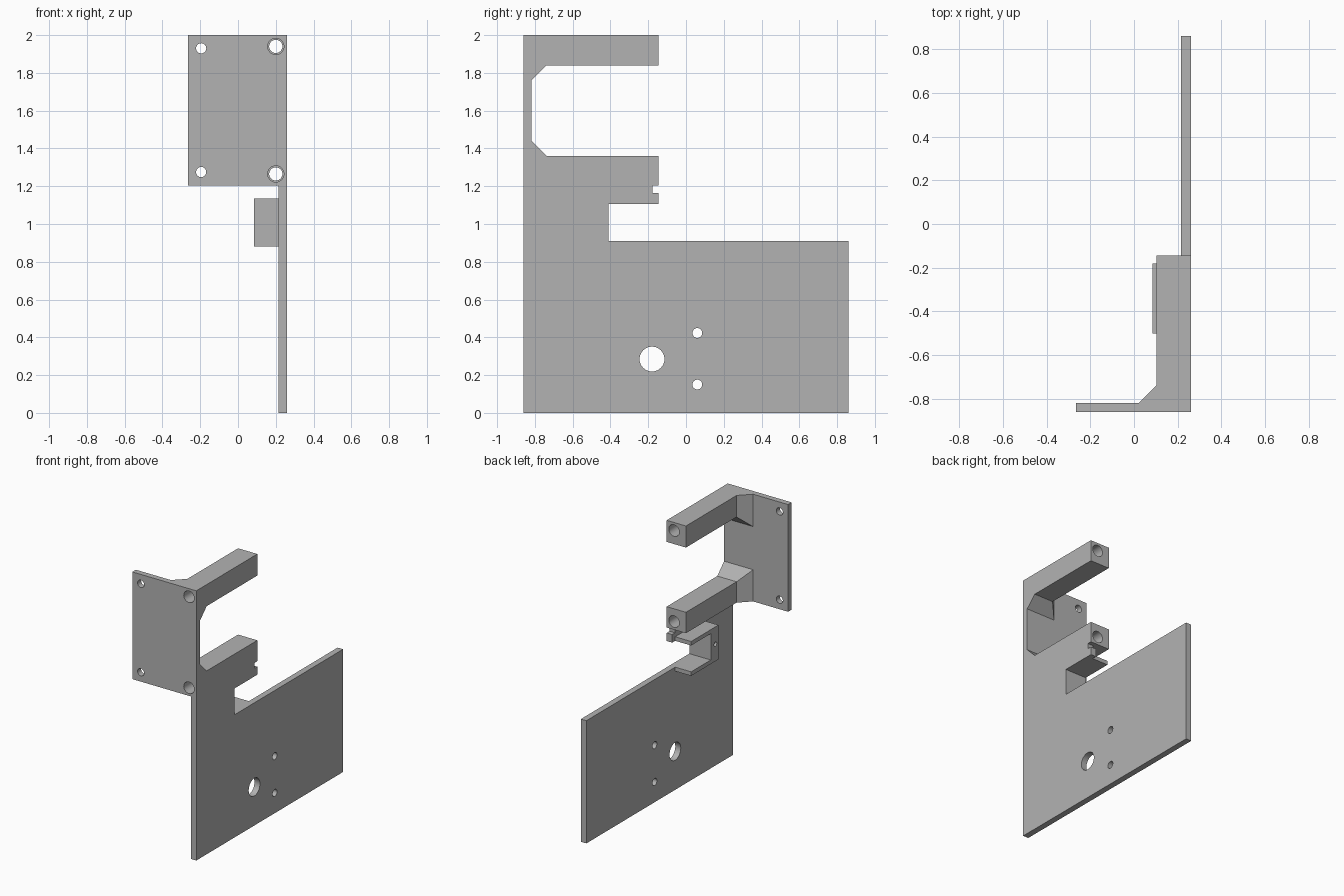
import bpy
import bmesh
import math

if "Cube" in bpy.data.objects:
    bpy.data.objects.remove(bpy.data.objects["Cube"])

grey = bpy.data.materials.new("plain_grey")
grey.diffuse_color = (0.45, 0.45, 0.45, 1)
grey.use_nodes = True
grey.node_tree.nodes["Principled BSDF"].inputs["Base Color"].default_value = grey.diffuse_color


def loft(name, rings):
    """Solid skinned through a list of matching point rings, capped at both ends."""
    bm = bmesh.new()
    loops = [[bm.verts.new(p) for p in ring] for ring in rings]
    n = len(loops[0])
    for a, b in zip(loops, loops[1:]):
        for i in range(n):
            j = (i + 1) % n
            bm.faces.new((a[i], a[j], b[j], b[i]))
    bm.faces.new(loops[0][::-1])
    bm.faces.new(loops[-1])
    bmesh.ops.recalc_face_normals(bm, faces=bm.faces)
    mesh = bpy.data.meshes.new(name)
    bm.to_mesh(mesh)
    bm.free()
    mesh.materials.append(grey)
    ob = bpy.data.objects.new(name, mesh)
    bpy.context.collection.objects.link(ob)
    return ob


def rect(y, x0, x1, z0, z1):
    return [(x0, y, z0), (x1, y, z0), (x1, y, z1), (x0, y, z1)]


def box(name, x0, x1, y0, y1, z0, z1):
    return loft(name, [rect(y0, x0, x1, z0, z1), rect(y1, x0, x1, z0, z1)])


def cylinder(name, axis, u, z, r, lo, hi, n=32):
    """Round cutter along x or y; u is the other horizontal coordinate."""
    rings = []
    for t in (lo, hi):
        ring = []
        for i in range(n):
            a = 2 * math.pi * i / n
            p, q = u + r * math.cos(a), z + r * math.sin(a)
            ring.append((t, p, q) if axis == "x" else (p, t, q))
        rings.append(ring)
    return loft(name, rings)


def combine(target, other, operation):
    mod = target.modifiers.new(operation, "BOOLEAN")
    mod.operation = operation
    mod.solver = "EXACT"
    mod.object = other
    bpy.context.view_layer.objects.active = target
    bpy.ops.object.modifier_apply(modifier=mod.name)
    bpy.data.objects.remove(other)


# Side plate: one outline with the upper window, small notch and lower slot
OUT, INN = 0.26, 0.215
BACK, TIP = -0.818, -0.145
outline = [
    (-0.86, 0), (0.86, 0), (0.86, 0.91), (-0.41, 0.91), (-0.41, 1.105),
    (TIP, 1.105), (TIP, 1.165), (-0.178, 1.165), (-0.178, 1.205), (TIP, 1.205),
    (TIP, 1.36), (-0.738, 1.36), (BACK, 1.44), (BACK, 1.76), (-0.738, 1.84),
    (TIP, 1.84), (TIP, 2), (-0.86, 2),
]
bracket = loft("mounting_bracket", [[(x, y, z) for y, z in outline] for x in (INN, OUT)])

# Front plate
parts = [box("front_plate", -0.265, 0.24, -0.86, BACK, 1.205, 2)]

# Two arms that flare out where they meet the front plate
for name, thin, wide in (("upper_arm", (1.84, 2), (1.76, 2)),
                         ("lower_arm", (1.205, 1.36), (1.205, 1.44))):
    parts.append(loft(name, [
        rect(-0.84, 0.022, 0.24, *wide), rect(BACK, 0.022, 0.24, *wide),
        rect(-0.738, 0.102, 0.24, *thin), rect(TIP, 0.102, 0.24, *thin)]))

# U-shaped clip around the lower slot
parts.append(box("clip_wall", 0.084, 0.23, -0.5, -0.41, 0.88, 1.135))
parts.append(box("clip_top", 0.084, 0.23, -0.45, -0.18, 1.105, 1.135))
parts.append(box("clip_bottom", 0.084, 0.23, -0.45, -0.18, 0.88, 0.91))

for part in parts:
    combine(bracket, part, "UNION")

# Long arm bores, widened at both ends
holes = []
for z in (1.94, 1.265):
    holes.append(cylinder("bore", "y", 0.2, z, 0.035, -1, 0))
    holes.append(cylinder("front_bore", "y", 0.2, z, 0.043, -1, -0.76))
    holes.append(cylinder("rear_bore", "y", 0.2, z, 0.043, -0.245, 0))
# Screw holes in the front plate
for z in (1.93, 1.275):
    holes.append(cylinder("screw_hole", "y", -0.195, z, 0.027, -1, -0.7))
# Holes through the side plate
for y, z, r in ((-0.18, 0.285, 0.066), (0.06, 0.423, 0.026), (0.06, 0.15, 0.026)):
    holes.append(cylinder("plate_hole", "x", y, z, r, 0.1, 0.4))
# Small blind hole in the clip wall
holes.append(cylinder("clip_hole", "x", -0.465, 1.007, 0.016, 0, 0.19, 20))

for hole in holes:
    combine(bracket, hole, "DIFFERENCE")

bpy.ops.object.select_all(action="DESELECT")
bracket.select_set(True)
bpy.context.view_layer.objects.active = bracket
bpy.ops.object.shade_smooth_by_angle(angle=math.radians(30))
